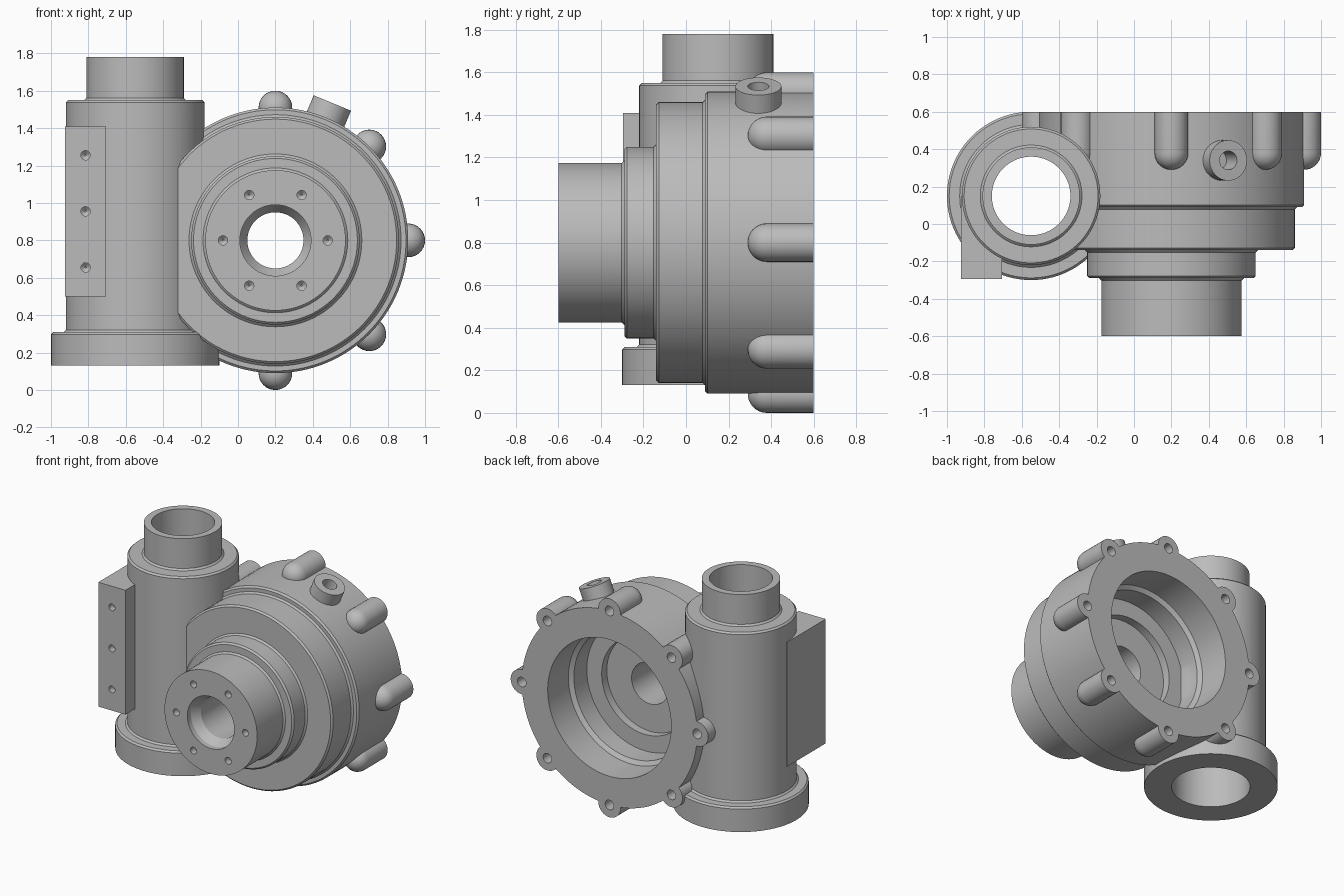
import bpy, bmesh
from math import sin, cos, pi, radians
from mathutils import Matrix, Vector

cube = bpy.data.objects.get("Cube")
if cube:
    bpy.data.objects.remove(cube, do_unlink=True)

metal = bpy.data.materials.new("cast_grey")
metal.use_nodes = True
GREY = (0.5, 0.5, 0.5, 1)
metal.diffuse_color = GREY
metal.node_tree.nodes["Principled BSDF"].inputs["Base Color"].default_value = GREY


def add_object(name, bm):
    bmesh.ops.recalc_face_normals(bm, faces=bm.faces)
    mesh = bpy.data.meshes.new(name)
    bm.to_mesh(mesh)
    bm.free()
    mesh.materials.append(metal)
    obj = bpy.data.objects.new(name, mesh)
    bpy.context.collection.objects.link(obj)
    return obj


def soften(profile, size=0.012):
    """Chamfer every inner corner of a (radius, height) profile."""
    pts = [Vector(p) for p in profile]
    out = [pts[0]]
    for a, b, c in zip(pts, pts[1:], pts[2:]):
        out += [b + (a - b).normalized() * size, b + (c - b).normalized() * size]
    return out + [pts[-1]]


def lathe(name, profile, places, segments=96):
    """Turned solid repeated at each placement matrix."""
    bm = bmesh.new()
    for place in places:
        rings = []
        for r, h in profile:
            rings.append([bm.verts.new(place @ Vector((r * cos(2 * pi * i / segments),
                                                       r * sin(2 * pi * i / segments), h)))
                          for i in range(segments)])
        for low, high in zip(rings, rings[1:]):
            for i in range(segments):
                j = (i + 1) % segments
                bm.faces.new((low[i], low[j], high[j], high[i]))
        bm.faces.new(rings[0][::-1])
        bm.faces.new(rings[-1])
    return add_object(name, bm)


def box(name, low, high):
    bm = bmesh.new()
    bmesh.ops.create_cube(bm, size=1)
    for v in bm.verts:
        v.co = [h if c > 0 else l for c, l, h in zip(v.co, low, high)]
    return add_object(name, bm)


def combine(target, tool, operation):
    """Apply a boolean and discard the tool."""
    tool.hide_render = True
    mod = target.modifiers.new(tool.name, "BOOLEAN")
    mod.operation, mod.object, mod.solver = operation, tool, "EXACT"
    bpy.context.view_layer.objects.active = target
    bpy.ops.object.modifier_apply(modifier=mod.name)
    bpy.data.objects.remove(tool, do_unlink=True)


# Placement frames: the drum turns about y, the column about z
along_y = Matrix.Rotation(-pi / 2, 4, "X")
drum_at = Matrix.Translation((0.2, 0, 0.8)) @ along_y
column_at = Matrix.Translation((-0.55, 0.15, 0))


def around_drum(radius, count):
    return [Matrix.Translation((0.2 + radius * cos(2 * pi * i / count), 0,
                                0.8 + radius * sin(2 * pi * i / count))) @ along_y
            for i in range(count)]


# Stepped drum with round-nosed bolt lugs, faced off flat at the back
housing = lathe("pump_housing", soften([(0.375, -0.6), (0.375, -0.29), (0.45, -0.29),
                (0.45, -0.14), (0.66, -0.14), (0.66, 0.09), (0.71, 0.09), (0.71, 0.65)]),
                [drum_at], 128)
nose = [(0.09 * sin(radians(a)), 0.38 - 0.09 * cos(radians(a))) for a in range(6, 91, 12)]
combine(housing, lathe("bolt_lugs", nose + [(0.09, 0.63)], around_drum(0.71, 8), 32), "UNION")
combine(housing, box("back_facing_cut", (-2, 0.6, -1), (2, 1, 3)), "DIFFERENCE")

# Vertical column with foot collar and neck
combine(housing, lathe("column", soften([(0.45, 0.13), (0.45, 0.31), (0.37, 0.31),
        (0.37, 1.55), (0.26, 1.55), (0.26, 1.78)]), [column_at]), "UNION")

# Mounting pad on the column
combine(housing, box("mounting_pad", (-0.925, -0.295, 0.5), (-0.705, 0.15, 1.41)), "UNION")

# Angled port boss on the drum
port_at = (Matrix.Translation((0.2, 0.34, 0.8)) @ Matrix.Rotation(radians(22.5), 4, "Y"))
combine(housing, lathe("port_boss", [(0.108, 0.6), (0.108, 0.795)], [port_at], 48), "UNION")

# Stepped cavity opening to the back
combine(housing, lathe("cavity", [(0.35, 0.13), (0.35, 0.19), (0.47, 0.19), (0.47, 0.34),
        (0.5, 0.36), (0.5, 0.7)], [drum_at], 128), "DIFFERENCE")

# Column sleeve that shows inside the cavity, then the bores
combine(housing, lathe("inner_sleeve", [(0.3, 0.25), (0.3, 1.35)], [column_at]), "UNION")
combine(housing, lathe("column_bore", [(0.264, 0), (0.264, 1.45), (0.21, 1.5), (0.21, 2)],
                       [column_at]), "DIFFERENCE")
combine(housing, lathe("shaft_bore", [(0.19, -0.7), (0.19, -0.56), (0.15, -0.5), (0.15, 0.3)],
                       [drum_at], 64), "DIFFERENCE")

# Small drilled holes
combine(housing, lathe("port_hole", [(0.05, 0.65), (0.05, 0.9)], [port_at], 32), "DIFFERENCE")
combine(housing, lathe("face_holes", [(0.004, -0.53), (0.025, -0.55), (0.025, -0.65)],
                       around_drum(0.28, 6), 20), "DIFFERENCE")
combine(housing, lathe("lug_holes", [(0.004, 0.42), (0.035, 0.45), (0.035, 0.7)],
                       around_drum(0.71, 8), 20), "DIFFERENCE")
pad_holes = [Matrix.Translation((-0.815, 0, z)) @ along_y for z in (0.655, 0.955, 1.255)]
combine(housing, lathe("pad_holes", [(0.004, -0.225), (0.025, -0.245), (0.025, -0.35)],
                       pad_holes, 20), "DIFFERENCE")

# Smooth round walls, crisp edges
bpy.ops.object.select_all(action="DESELECT")
housing.select_set(True)
bpy.context.view_layer.objects.active = housing
bpy.ops.object.shade_smooth_by_angle(angle=radians(25))
